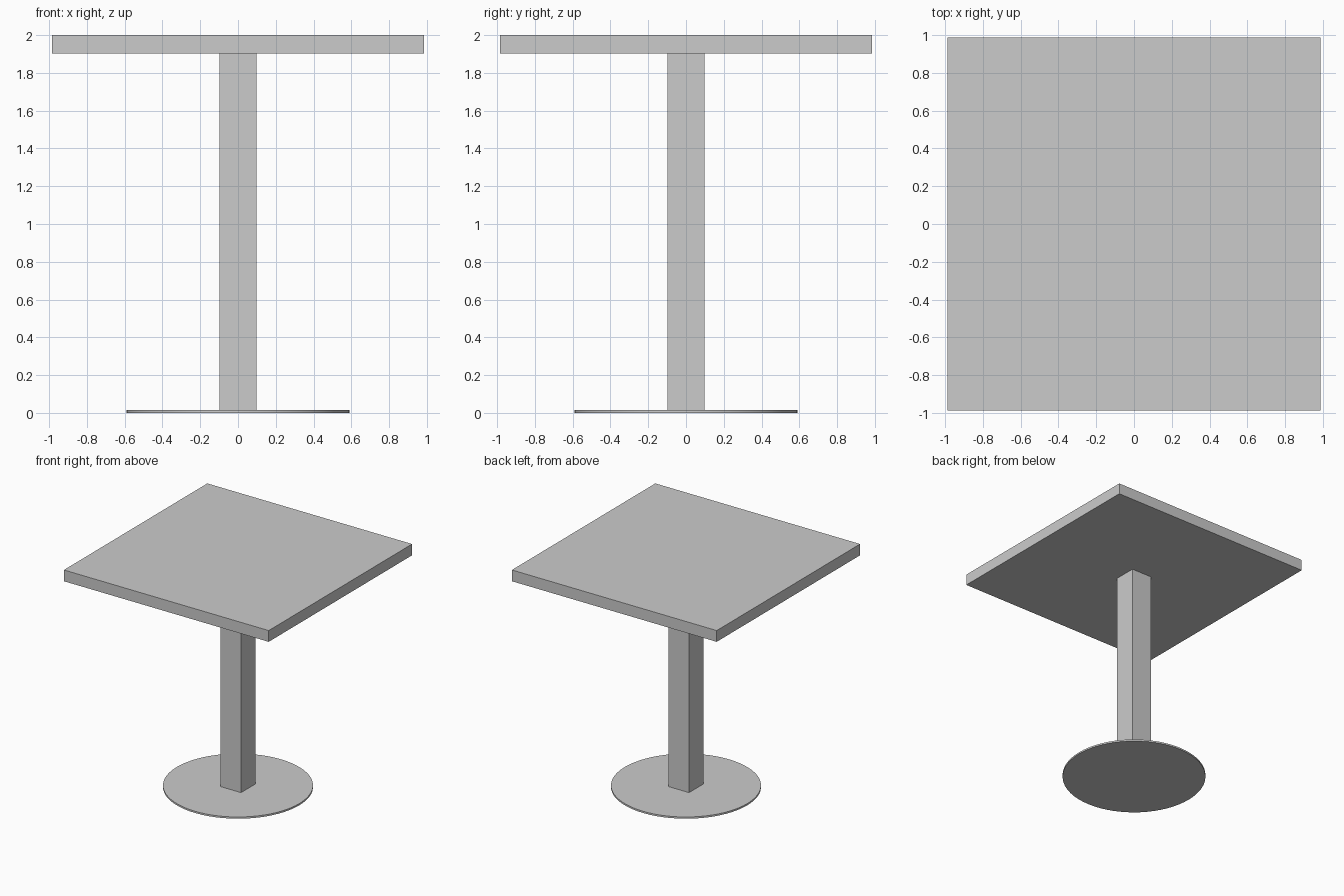
import bpy

if "Cube" in bpy.data.objects:
    bpy.data.objects.remove(bpy.data.objects["Cube"])


def box(name, width, z0, z1):
    bpy.ops.mesh.primitive_cube_add(size=1, location=(0, 0, (z0 + z1) / 2))
    ob = bpy.context.object
    ob.name = name
    ob.scale = (width, width, z1 - z0)
    bpy.ops.object.transform_apply(location=False, rotation=False, scale=True)
    return ob


TOP_Z, TOP_UNDER, BASE_H = 2.0, 1.902, 0.015

# Square table top and square column
box("table_top", 1.97, TOP_UNDER, TOP_Z)
box("column", 0.197, BASE_H, TOP_UNDER)

# Thin round foot plate
bpy.ops.mesh.primitive_cylinder_add(vertices=64, radius=0.591, depth=BASE_H,
                                    location=(0, 0, BASE_H / 2))
bpy.context.object.name = "base_plate"
bpy.ops.object.shade_smooth_by_angle()
